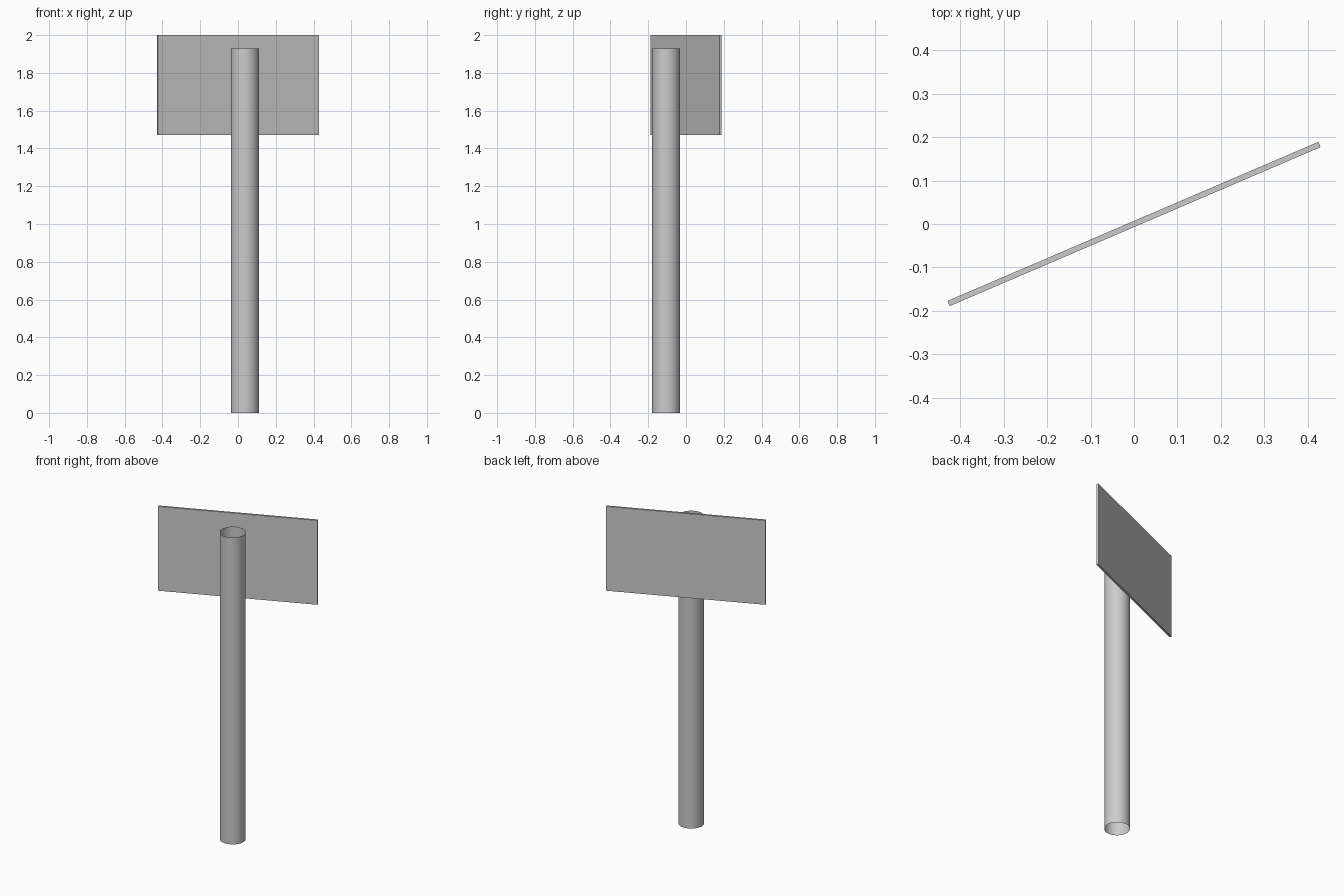
import bpy
import math

if "Cube" in bpy.data.objects:
    bpy.data.objects.remove(bpy.data.objects["Cube"])

# Pole: open-ended tube standing on the ground, just in front of the board
POLE_HEIGHT = 1.93
bpy.ops.mesh.primitive_cylinder_add(
    vertices=32, radius=0.074, depth=POLE_HEIGHT, end_fill_type='NOTHING',
    location=(0.037, -0.105, POLE_HEIGHT / 2))
pole = bpy.context.object
pole.name = "pole"
bpy.ops.object.shade_smooth_by_angle(angle=math.radians(40))

# Sign board: thin rectangular panel turned about the vertical axis
BOTTOM, TOP = 1.47, 2.0
bpy.ops.mesh.primitive_cube_add(
    size=1, location=(0, 0, (BOTTOM + TOP) / 2),
    rotation=(0, 0, math.radians(23.2)))
board = bpy.context.object
board.name = "sign_board"
board.scale = (0.929, 0.013, TOP - BOTTOM)
bpy.ops.object.transform_apply(location=False, rotation=False, scale=True)
